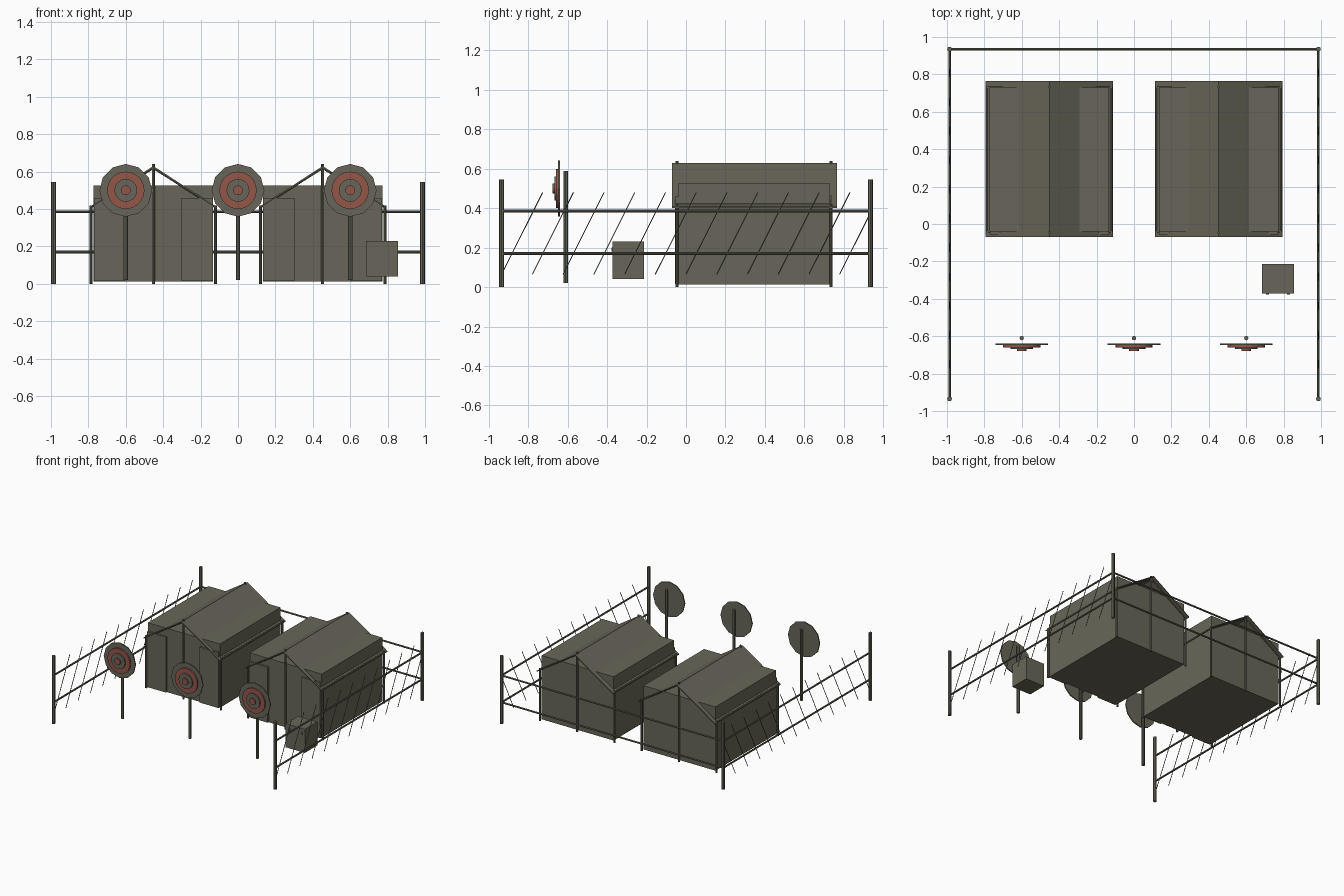
import bpy, bmesh, math
from mathutils import Vector

if "Cube" in bpy.data.objects:
    bpy.data.objects.remove(bpy.data.objects["Cube"])


def material(name, rgb):
    m = bpy.data.materials.new(name)
    m.diffuse_color = (*rgb, 1)
    m.use_nodes = True
    m.node_tree.nodes["Principled BSDF"].inputs["Base Color"].default_value = m.diffuse_color
    return m


OLIVE = material("olive drab", (0.140, 0.134, 0.100))
RED = material("faded red", (0.29, 0.095, 0.068))


def finish(name, bm, mat):
    me = bpy.data.meshes.new(name)
    bmesh.ops.recalc_face_normals(bm, faces=bm.faces)
    bm.to_mesh(me)
    bm.free()
    me.materials.append(mat)
    ob = bpy.data.objects.new(name, me)
    bpy.context.collection.objects.link(ob)
    return ob


def box(name, lo, hi, mat=OLIVE):
    bm = bmesh.new()
    bmesh.ops.create_cube(bm, size=1)
    for v in bm.verts:
        v.co = [lo[i] + (v.co[i] + 0.5) * (hi[i] - lo[i]) for i in range(3)]
    return finish(name, bm, mat)


def rod(name, a, b, r, sides=8, mat=OLIVE):
    a, b = Vector(a), Vector(b)
    bm = bmesh.new()
    bmesh.ops.create_cone(bm, cap_ends=True, segments=sides, radius1=r, radius2=r,
                          depth=(b - a).length)
    q = Vector((0, 0, 1)).rotation_difference((b - a).normalized())
    for v in bm.verts:
        v.co = q @ v.co + (a + b) / 2
    return finish(name, bm, mat)


def roof(name, cx):
    # thin open gable sheet, extruded front to back
    prof = [(-0.34, 0.41), (0, 0.63), (0.34, 0.41), (0.34, 0.402), (0, 0.621), (-0.34, 0.402)]
    bm = bmesh.new()
    rings = [[bm.verts.new((cx + x, y, z)) for x, z in prof] for y in (-0.07, 0.765)]
    for i in range(6):
        j = (i + 1) % 6
        bm.faces.new((rings[0][i], rings[0][j], rings[1][j], rings[1][i]))
    for r in rings:
        bm.faces.new((r[0], r[1], r[4], r[5]))
        bm.faces.new((r[1], r[2], r[3], r[4]))
    finish(name, bm, OLIVE)


# Tents: boxy body, pitched roof sheet, poles and door flaps
for cx, side in ((-0.453, "left"), (0.453, "right")):
    box(f"{side}_tent_body", (cx - 0.32, -0.04, 0.012), (cx + 0.32, 0.73, 0.525))
    roof(f"{side}_tent_roof", cx)
    rod(f"{side}_tent_ridge_pole", (cx, -0.045, 0.615), (cx, 0.735, 0.615), 0.006)
    for s in (-1, 1):
        rod(f"{side}_tent_eave_pole", (cx + s * 0.332, -0.045, 0.412),
            (cx + s * 0.332, 0.735, 0.412), 0.006)
        a, b = sorted((cx + s * 0.15, cx + s * 0.318))
        box(f"{side}_tent_door_flap", (a, -0.056, 0.015), (b, -0.04, 0.46))
    for y in (-0.045, 0.735):
        rod(f"{side}_tent_centre_pole", (cx, y, 0), (cx, y, 0.64), 0.008)
        for s in (-1, 1):
            rod(f"{side}_tent_corner_pole", (cx + s * 0.332, y, 0),
                (cx + s * 0.332, y, 0.42), 0.008)
            rod(f"{side}_tent_rafter", (cx, y, 0.62), (cx + s * 0.332, y, 0.41), 0.006)

# Shooting targets: stepped discs on posts
for x in (-0.6, 0, 0.6):
    rod("target_post", (x, -0.61, 0.02), (x, -0.61, 0.588), 0.012)
    for r, y0, y1, m in ((0.141, -0.639, -0.648, OLIVE), (0.1, -0.648, -0.659, RED),
                         (0.061, -0.659, -0.668, OLIVE), (0.026, -0.668, -0.678, RED)):
        rod("target_ring", (x, y0, 0.5), (x, y1, 0.5), r, 12 if r > 0.12 else 20, m)

# Supply crate with two latches
box("crate", (0.685, -0.372, 0.04), (0.855, -0.214, 0.23))
for x in (0.715, 0.825):
    box("crate_latch", (x - 0.008, -0.378, 0.18), (x + 0.008, -0.372, 0.2))

# Fence: corner posts, rails on three sides, slanted wires on left and right
F, Y = 0.986, 0.935
for s in (-1, 1):
    for y in (-Y, Y):
        rod("fence_post", (s * F, y, 0), (s * F, y, 0.545), 0.013)
    for z in (0.17, 0.386):
        rod("side_rail", (s * F, -Y, z), (s * F, Y, z), 0.007)
    for i in range(12):
        y = -Y + i * 2 * Y / 12
        t = min(1, (Y - y) / 0.208)
        rod("fence_wire", (s * F, y, 0.065), (s * F, y + 0.208 * t, 0.065 + 0.415 * t), 0.0025, 6)
for z in (0.17, 0.386):
    rod("back_rail", (-F, Y, z), (F, Y, z), 0.007)
